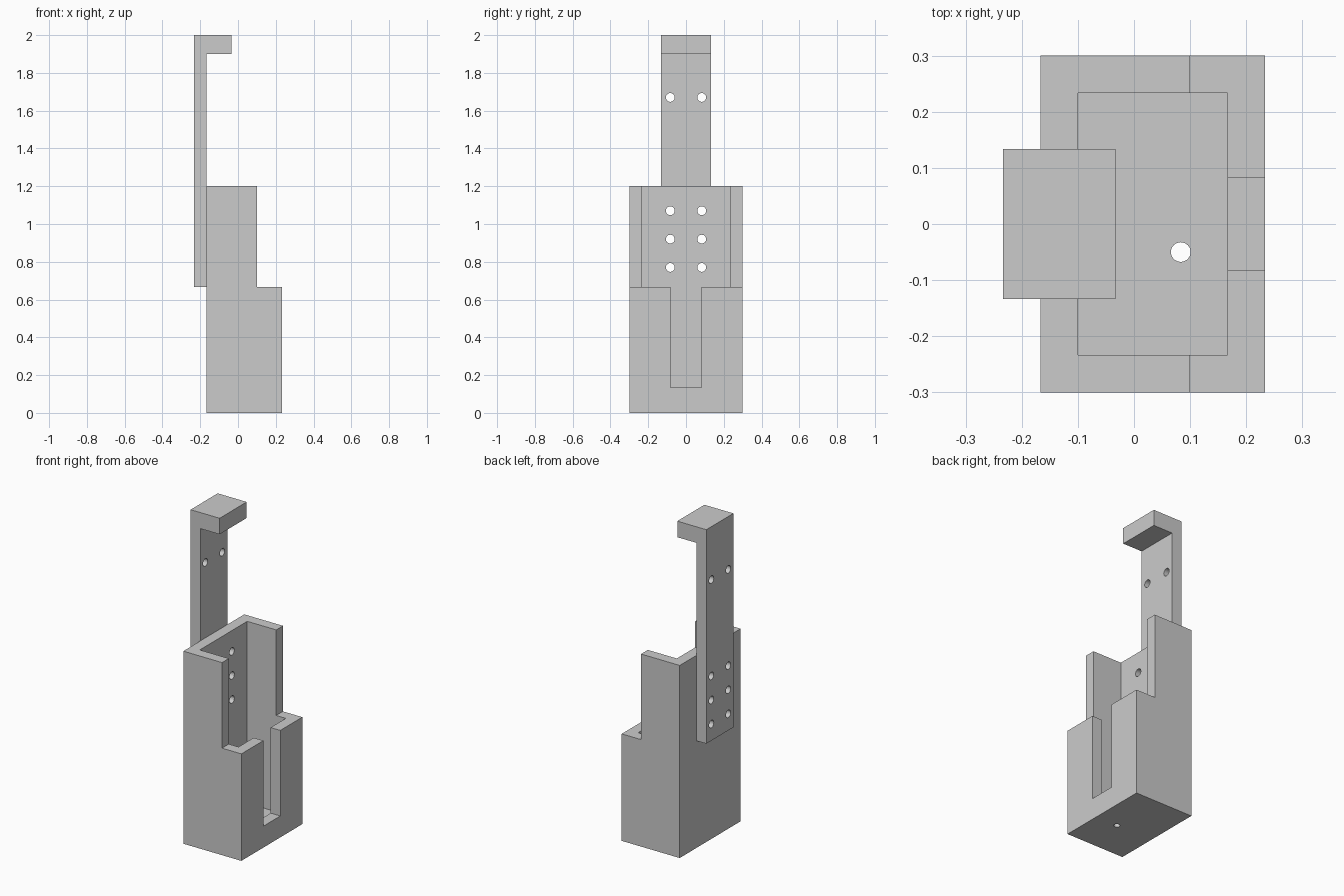
import bpy
import bmesh
from mathutils import Matrix, Vector

cube = bpy.data.objects.get("Cube")
if cube:
    bpy.data.objects.remove(cube, do_unlink=True)

grey = bpy.data.materials.new("plain grey")
grey.use_nodes = True
GREY = (0.6, 0.6, 0.6, 1)
grey.diffuse_color = GREY
grey.node_tree.nodes["Principled BSDF"].inputs["Base Color"].default_value = GREY


def add_object(name, bm):
    bmesh.ops.recalc_face_normals(bm, faces=bm.faces)
    mesh = bpy.data.meshes.new(name)
    bm.to_mesh(mesh)
    bm.free()
    mesh.materials.append(grey)
    obj = bpy.data.objects.new(name, mesh)
    bpy.context.collection.objects.link(obj)
    return obj


def extrude_profile(name, profile, half_width):
    """Extrude an x-z outline evenly along y."""
    bm = bmesh.new()
    face = bm.faces.new([bm.verts.new((x, -half_width, z)) for x, z in profile])
    moved = bmesh.ops.extrude_face_region(bm, geom=[face])["geom"]
    verts = [v for v in moved if isinstance(v, bmesh.types.BMVert)]
    bmesh.ops.translate(bm, verts=verts, vec=(0, 2 * half_width, 0))
    return add_object(name, bm)


def box(name, x0, x1, half_width, z0, z1):
    return extrude_profile(name, [(x0, z0), (x1, z0), (x1, z1), (x0, z1)], half_width)


def cylinder(name, centre, radius, axis, depth=0.3):
    bm = bmesh.new()
    turn = Vector((0, 0, 1)).rotation_difference(Vector(axis)).to_matrix().to_4x4()
    bmesh.ops.create_cone(bm, cap_ends=True, segments=32, radius1=radius,
                          radius2=radius, depth=depth,
                          matrix=Matrix.Translation(centre) @ turn)
    return add_object(name, bm)


def cut(target, cutter):
    """Subtract the cutter from the target, then discard it."""
    cutter.hide_render = True
    mod = target.modifiers.new("cut", "BOOLEAN")
    mod.operation = "DIFFERENCE"
    mod.solver = "EXACT"
    mod.object = cutter
    bpy.context.view_layer.objects.active = target
    bpy.ops.object.modifier_apply(modifier=mod.name)
    bpy.data.objects.remove(cutter, do_unlink=True)


WALL = 0.0667
BACK, FRONT, STEP = -0.1667, 0.2333, 0.1
LOW, HIGH = 0.6667, 1.2

# Stepped holder: tall at the strap side, low at the slotted side
holder = extrude_profile("holder", [(BACK, 0), (FRONT, 0), (FRONT, LOW),
                                    (STEP, LOW), (STEP, HIGH), (BACK, HIGH)], 0.3)
cut(holder, box("cavity_cutter", BACK + WALL, FRONT - WALL, 0.2333, WALL, 1.4))
cut(holder, box("slot_cutter", 0.13, 0.3, 0.0833, 2 * WALL, 0.9))
cut(holder, cylinder("drain_cutter", (0.0833, -0.05, 0), 0.0175, (0, 0, 1)))

# Hanging strap with a hook at the top
strap = extrude_profile("hook_strap", [(BACK - WALL, LOW), (BACK, LOW), (BACK, 1.9),
                                       (-0.0333, 1.9), (-0.0333, 2), (BACK - WALL, 2)],
                        0.1333)

# Screw holes in pairs; the lower three pairs also pass through the holder
for z in (0.77, 0.92, 1.07, 1.67):
    for y in (-0.0833, 0.0833):
        for part in (holder, strap):
            if part is strap or z < HIGH:
                cut(part, cylinder("screw_cutter", (BACK, y, z), 0.0233, (1, 0, 0), 0.2))
